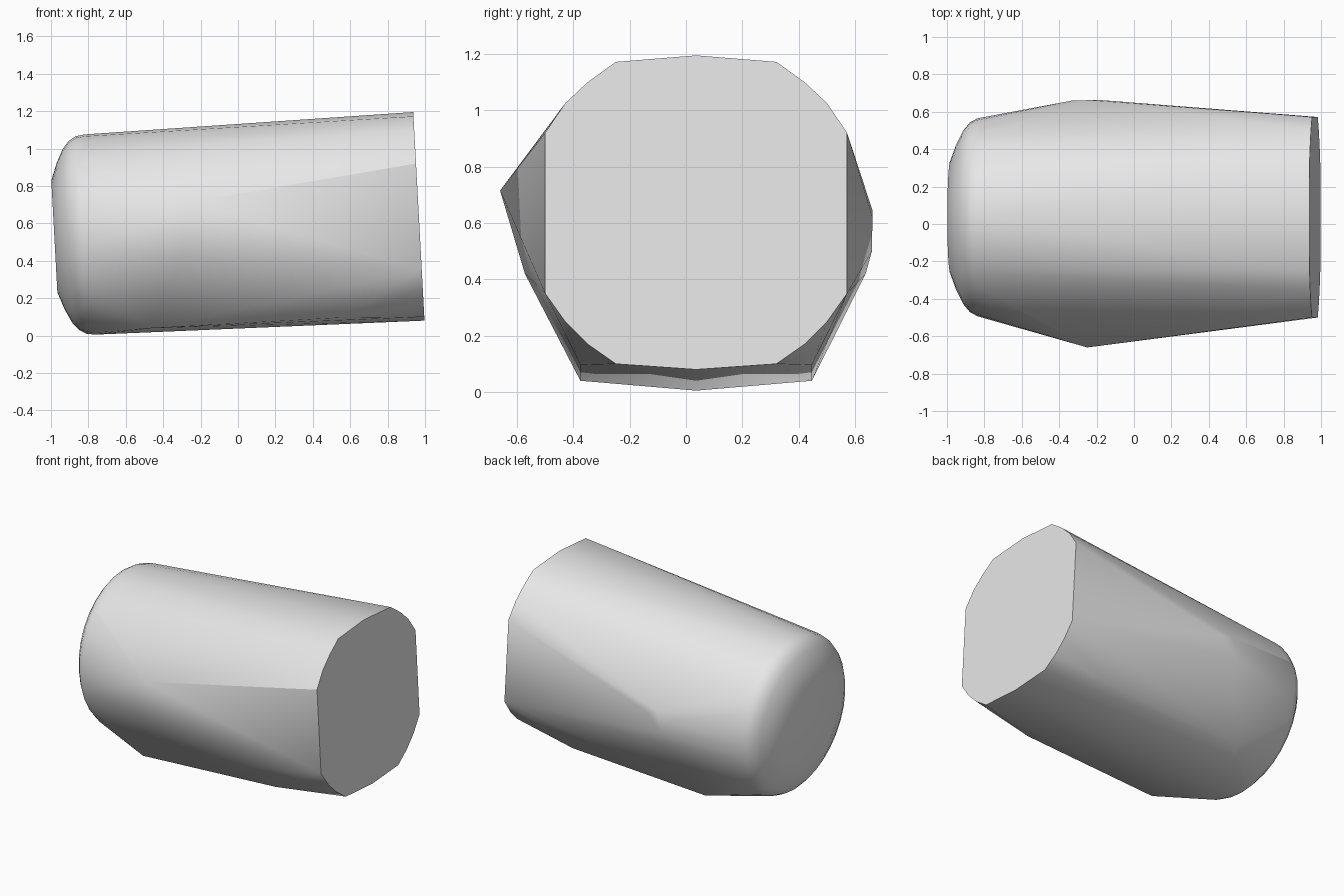
import bpy, bmesh, math
from mathutils import Vector, Matrix

cube = bpy.data.objects.get("Cube")
if cube:
    bpy.data.objects.remove(cube)

MID_Y = 0.036
TILT = 0.054
points = []

# Rounded nose: rings stacked along the slightly tilted axis
nose = Matrix.Translation((-0.982, MID_Y, 0.53)) @ Matrix.Rotation(-TILT, 4, 'Y')
SEGMENTS = 32
for along, radius in [(0, 0.30), (0.035, 0.395), (0.07, 0.465), (0.105, 0.507),
                      (0.145, 0.529), (0.19, 0.536)]:
    for i in range(SEGMENTS):
        a = 2 * math.pi * i / SEGMENTS
        points.append(nose @ Vector((along, radius * math.cos(a), radius * math.sin(a))))

# Flat end: half outline, mirrored across the middle
half_outline = [(0, 1.195), (0.285, 1.172), (0.385, 1.10), (0.465, 1.025), (0.536, 0.92),
                (0.536, 0.35), (0.465, 0.25), (0.385, 0.17), (0.285, 0.10), (0, 0.08)]
for side in (-1, 1):
    for y, z in half_outline:
        points.append(Vector((0.937 + (1.195 - z) * TILT, MID_Y + side * y, z)))

# Bottom corners on both sides
for side in (-1, 1):
    points.append(Vector((-0.46, MID_Y + side * 0.411, 0.04)))
    points.append(Vector((0.55, MID_Y + side * 0.411, 0.096)))

# Front peak and its lower shoulder
points += [Vector((-0.25, -0.66, 0.715)), Vector((-0.30, -0.572, 0.42))]
# Back bulge and its lower shoulder
points += [Vector((-0.33, 0.66, 0.60)), Vector((-0.24, 0.662, 0.645)),
           Vector((-0.17, 0.662, 0.62)), Vector((-0.28, 0.66, 0.50)),
           Vector((-0.28, 0.638, 0.42))]

# Wrap everything in one faceted shell
bm = bmesh.new()
for p in points:
    bm.verts.new(p)
bmesh.ops.remove_doubles(bm, verts=bm.verts[:], dist=0.0005)
hull = bmesh.ops.convex_hull(bm, input=bm.verts[:])
unused = {g for g in hull["geom_interior"] + hull["geom_unused"]
          if isinstance(g, bmesh.types.BMVert)}
bmesh.ops.delete(bm, geom=list(unused), context='VERTS')
bmesh.ops.dissolve_limit(bm, angle_limit=math.radians(0.5),
                         verts=bm.verts[:], edges=bm.edges[:])
bmesh.ops.recalc_face_normals(bm, faces=bm.faces[:])

mesh = bpy.data.meshes.new("tapered_shell")
bm.to_mesh(mesh)
bm.free()
shell = bpy.data.objects.new("tapered_shell", mesh)
bpy.context.collection.objects.link(shell)

# Single light grey
grey = bpy.data.materials.new("light grey")
grey.use_nodes = True
colour = (0.8, 0.8, 0.8, 1)
grey.diffuse_color = colour
grey.node_tree.nodes["Principled BSDF"].inputs["Base Color"].default_value = colour
mesh.materials.append(grey)

bpy.ops.object.select_all(action='DESELECT')
shell.select_set(True)
bpy.context.view_layer.objects.active = shell
bpy.ops.object.shade_smooth_by_angle(angle=math.radians(30))
